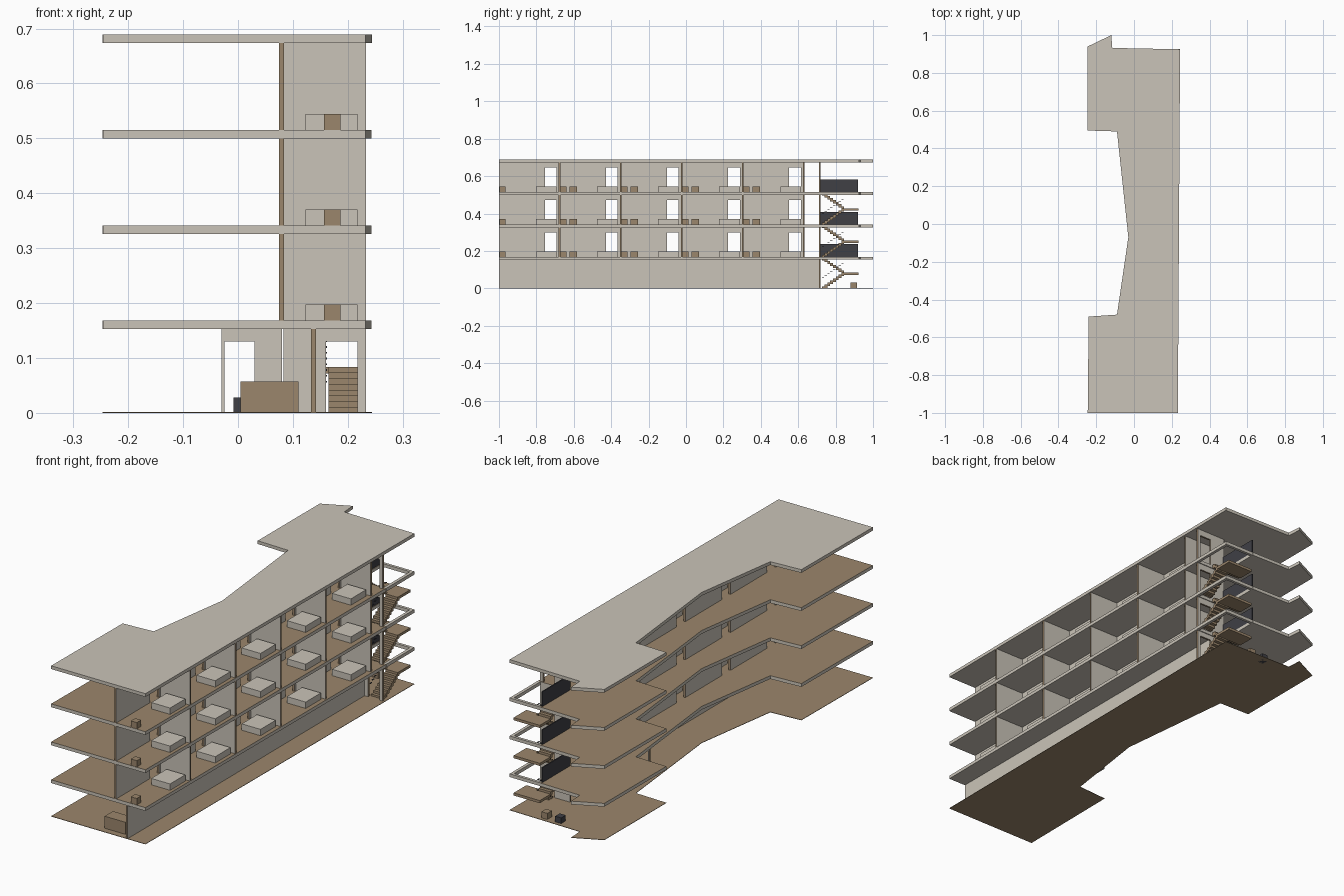
import bpy
import bmesh

cube = bpy.data.objects.get("Cube")
if cube:
    bpy.data.objects.remove(cube, do_unlink=True)


def material(name, rgb):
    m = bpy.data.materials.new(name)
    m.use_nodes = True
    m.diffuse_color = (*rgb, 1)
    m.node_tree.nodes["Principled BSDF"].inputs["Base Color"].default_value = (*rgb, 1)
    return m


CONCRETE = material("warm concrete", (0.59, 0.55, 0.48))
WOOD = material("brown wood", (0.33, 0.24, 0.15))
DARK = material("charcoal", (0.05, 0.05, 0.06))


def prism(name, points, axis, lo, hi, mats, rule=None):
    """Extrude a 2D outline along an axis; rule(normal) picks the material slot."""
    def place(p, t):
        return {"x": (t, p[0], p[1]), "y": (p[0], t, p[1]), "z": (p[0], p[1], t)}[axis]
    bm = bmesh.new()
    base = bm.faces.new([bm.verts.new(place(p, lo)) for p in points])
    top = bmesh.ops.extrude_face_region(bm, geom=[base])["geom"]
    k = "xyz".index(axis)
    for v in top:
        if isinstance(v, bmesh.types.BMVert):
            v.co[k] = hi
    bmesh.ops.recalc_face_normals(bm, faces=bm.faces)
    bm.normal_update()
    if rule:
        for f in bm.faces:
            f.material_index = int(rule(f.normal))
    mesh = bpy.data.meshes.new(name)
    bm.to_mesh(mesh)
    bm.free()
    for m in mats:
        mesh.materials.append(m)
    ob = bpy.data.objects.new(name, mesh)
    bpy.context.scene.collection.objects.link(ob)
    return ob


def box(name, x0, x1, y0, y1, z0, z1, mat):
    return prism(name, [(x0, y0), (x1, y0), (x1, y1), (x0, y1)], "z", z0, z1, [mat])


def wall(name, axis, at, start, end, z0, z1, doors=(), head=0.13):
    """Wall with doorways, brown on its cut ends and door jambs."""
    pts = [(start, z0)]
    for a, b in doors:
        pts += [(a, z0), (a, z0 + head), (b, z0 + head), (b, z0)]
    pts += [(end, z0), (end, z1), (start, z1)]
    k = "xyz".index(axis)
    return prism(name, pts, axis, at, at + 0.009, [CONCRETE, WOOD],
                 lambda n: abs(n[k]) < 0.5)


# Floor outline: two wide ends, a waisted middle and a pointed rear corner
west = [(-0.115, 0.932), (-0.12, 1), (-0.245, 0.94), (-0.247, 0.495), (-0.09, 0.49),
        (-0.03, -0.07), (-0.09, -0.48), (-0.24, -0.49), (-0.245, -1), (0.232, -1)]
full = west + [(0.244, 0.925)]
notched = west + [(0.242, 0.724), (0.09, 0.724), (0.09, 0.928)]

STOREYS = [0, 0.168, 0.341, 0.515]
CEILINGS = [0.153, 0.326, 0.5, 0.674]
SLAB = 0.015

# Ground plate, floors open at the stairwell, and the roof
prism("ground_floor", full, "z", 0, 0.002, [WOOD])
for i, z in enumerate(CEILINGS[:3]):
    prism(f"floor_slab_{i}", notched, "z", z, z + SLAB, [CONCRETE, WOOD],
          lambda n: n.z > 0.5)
    box(f"stairwell_side_beam_{i}", 0.229, 0.243, 0.724, 0.926, z, z + SLAB, CONCRETE)
    box(f"stairwell_end_beam_{i}", 0.09, 0.229, 0.914, 0.927, z, z + SLAB, CONCRETE)
prism("roof_slab", full, "z", CEILINGS[3], CEILINGS[3] + SLAB, [CONCRETE])

# Ground storey walls, reception desk and stools
wall("ground_long_wall", "x", 0.133, -1, 0.71, 0, CEILINGS[0])
wall("ground_lobby_wall", "y", 0.3, -0.03, 0.08, 0, CEILINGS[0], [(-0.025, 0.03)])
box("reception_desk", 0.005, 0.11, -0.97, -0.91, 0, 0.057, WOOD)
box("rear_wooden_stool", 0.062, 0.092, 0.88, 0.913, 0, 0.03, WOOD)
box("rear_dark_stool", -0.008, 0.022, 0.88, 0.913, 0, 0.028, DARK)

# Stairwell wall on every storey
for i, (z, top) in enumerate(zip(STOREYS, CEILINGS)):
    wall(f"stairwell_wall_{i}", "y", 0.711, 0.083, 0.233, z, top, [(0.16, 0.218)])

# Rooms on the upper storeys
BAY = 0.3265
bays = [-1 + BAY * i for i in range(5)]
for i in (1, 2, 3):
    z, top = STOREYS[i], CEILINGS[i]
    wall(f"corridor_wall_{i}", "x", 0.075, -1, 0.633, z, top,
         [(y + 0.245, y + 0.308) for y in bays])
    for j, y in enumerate(bays):
        tag = f"{i}_{j}"
        wall(f"room_partition_{tag}", "y", y + BAY - 0.007, 0.083, 0.233, z, top)
        box(f"bed_{tag}", 0.123, 0.218, y + 0.198, y + 0.308, z, z + 0.029, CONCRETE)
        box(f"chair_{tag}", 0.157, 0.187, y + 0.002, y + 0.034, z, z + 0.029, WOOD)
        if j:
            box(f"side_table_{tag}", 0.088, 0.118, y + 0.05, y + 0.09, z, z + 0.029, WOOD)
    box(f"stairwell_guard_{i}", 0.082, 0.087, 0.72, 0.92, z, z + 0.068, DARK)

# Stairs: two flights with a half landing per storey
STEPS = 8
TREAD = 0.015
for i in range(3):
    z0, z2 = STOREYS[i], STOREYS[i + 1]
    rise = (z2 - z0) / (2 * STEPS)
    mid = z0 + STEPS * rise
    for s in range(STEPS):
        y = 0.726 + s * TREAD
        low = z0 + (s + 1) * rise
        high = z2 - s * rise
        box(f"lower_step_{i}_{s}", 0.165, 0.225, y, y + TREAD,
            max(z0, low - 0.018), low, WOOD)
        box(f"upper_step_{i}_{s}", 0.093, 0.153, y, y + TREAD, high - 0.018, high, WOOD)
        box(f"handrail_bar_{i}_{s}", 0.157, 0.162, y, y + 0.012,
            low + 0.045, low + 0.048, DARK)
    box(f"half_landing_{i}", 0.093, 0.225, 0.846, 0.923, mid - 0.012, mid, WOOD)
